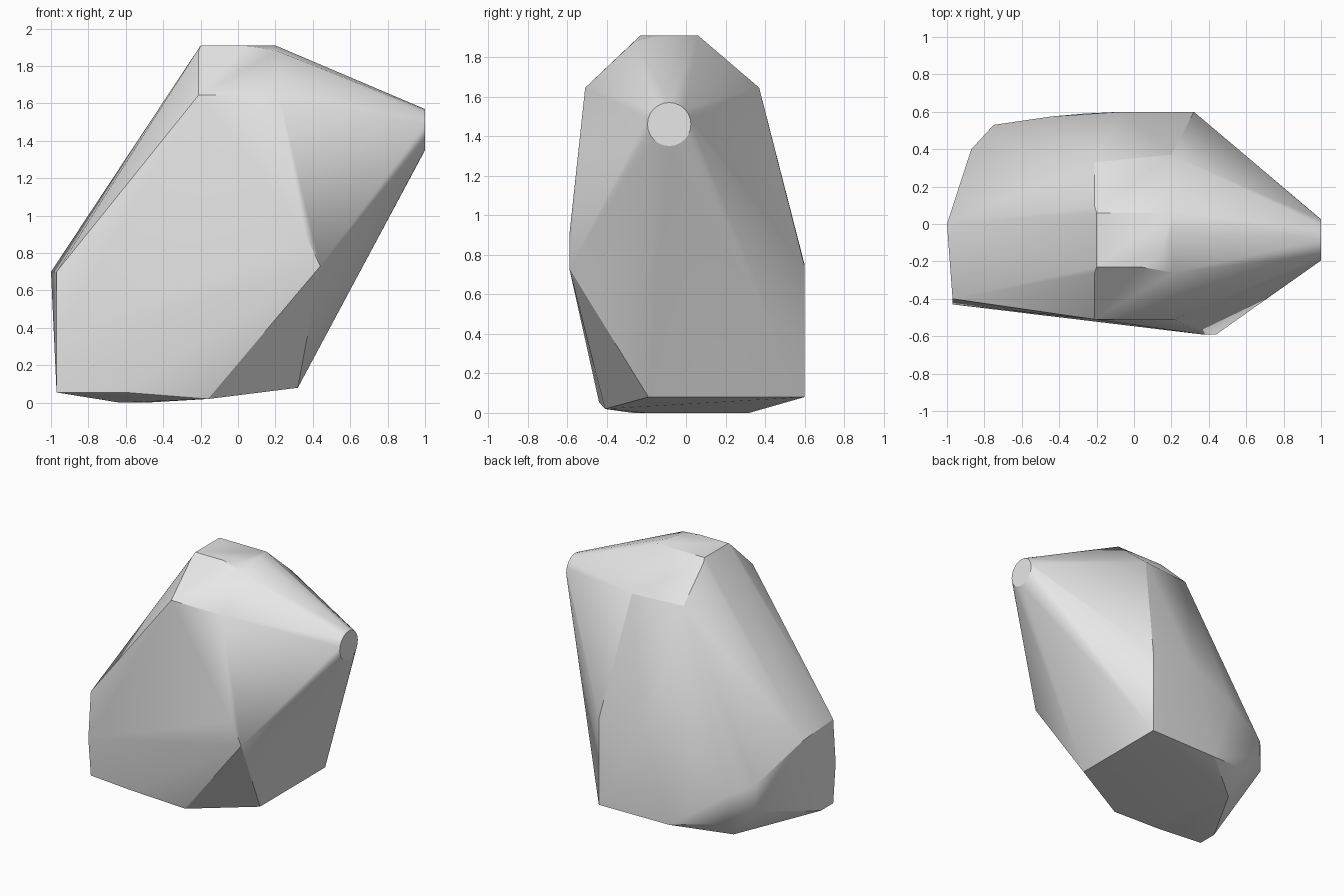
import bpy
import bmesh
from math import radians
from mathutils import Matrix, Vector

default_cube = bpy.data.objects.get("Cube")
if default_cube:
    bpy.data.objects.remove(default_cube, do_unlink=True)


def make_material(name, color):
    material = bpy.data.materials.new(name)
    material.use_nodes = True
    material.diffuse_color = color
    shader = material.node_tree.nodes["Principled BSDF"]
    shader.inputs["Base Color"].default_value = color
    shader.inputs["Roughness"].default_value = 0.8
    return material


def add_outline(bm, height, outline):
    """Add the corners of one horizontal outline of the stone."""
    for x, y in outline:
        bm.verts.new((x, y, height))


def add_upright_edge(bm, x, y, heights):
    """Add the two ends of a vertical edge."""
    for z in heights:
        bm.verts.new((x, y, z))


def add_round_tip(bm, center, radius):
    """Add a small disc that faces sideways and blunts the pointed end."""
    turn = Matrix.Rotation(radians(90), 4, "Y")
    bmesh.ops.create_circle(bm, segments=24, radius=radius,
                            matrix=Matrix.Translation(Vector(center)) @ turn)


def wrap_in_skin(bm):
    """Stretch a convex skin over all the points and drop what is inside."""
    hull = bmesh.ops.convex_hull(bm, input=bm.verts[:])
    spare = set(hull["geom_interior"]) | set(hull["geom_unused"])
    loose = [item for item in spare if isinstance(item, bmesh.types.BMVert)]
    bmesh.ops.delete(bm, geom=loose, context="VERTS")
    # Merge the triangles of nearly flat facets
    bmesh.ops.dissolve_limit(bm, angle_limit=radians(1.5),
                             verts=bm.verts[:], edges=bm.edges[:])
    bmesh.ops.recalc_face_normals(bm, faces=bm.faces[:])


def build_boulder(material):
    bm = bmesh.new()

    # Flat top with one rounded corner, and the bevel under it
    add_outline(bm, 1.91, [(-.2, -.23), (.04, -.23), (.15, -.16),
                           (.2, -.04), (.2, .06), (-.2, .06)])
    add_outline(bm, 1.88, [(-.21, -.26), (.21, -.26), (.21, .08), (-.21, .09)])

    # Shoulders
    add_outline(bm, 1.645, [(-.21, -.51), (.22, -.51), (.2, .37), (-.21, .33)])

    # Blunt point that leans out to one side
    add_round_tip(bm, (1, -.085, 1.46), .11)

    # Front corner
    bm.verts.new((.36, -.59, .9))
    bm.verts.new((.44, -.59, .73))

    # Far end, opposite the point
    add_outline(bm, .7, [(-1, 0), (-.97, -.4)])
    add_outline(bm, .35, [(-.97, -.43)])
    add_upright_edge(bm, -.87, .4, (.27, .47))

    # Curved upper rim of the back face
    for corner in [(-.07, .6, .75), (-.44, .575, .6), (-.75, .53, .42),
                   (-.73, .51, .29), (-.65, .5, .15)]:
        bm.verts.new(corner)
    add_upright_edge(bm, .32, .6, (.08, .74))

    # Underside
    add_outline(bm, .08, [(.32, -.19), (-.27, .59)])
    add_outline(bm, .055, [(-.97, -.4), (-.97, -.25), (-.6, -.44)])
    add_outline(bm, .02, [(-.16, -.41)])
    add_outline(bm, 0, [(-.63, .32), (-.63, -.27), (-.5, -.2)])

    wrap_in_skin(bm)
    mesh = bpy.data.meshes.new("boulder")
    bm.to_mesh(mesh)
    bm.free()
    mesh.materials.append(material)

    boulder = bpy.data.objects.new("boulder", mesh)
    bpy.context.collection.objects.link(boulder)
    return boulder


stone_gray = make_material("stone gray", (.8, .8, .8, 1))
boulder = build_boulder(stone_gray)

# Soft blends over shallow facets, crisp ridges elsewhere
bpy.ops.object.select_all(action="DESELECT")
boulder.select_set(True)
bpy.context.view_layer.objects.active = boulder
bpy.ops.object.shade_smooth_by_angle(angle=radians(25))
